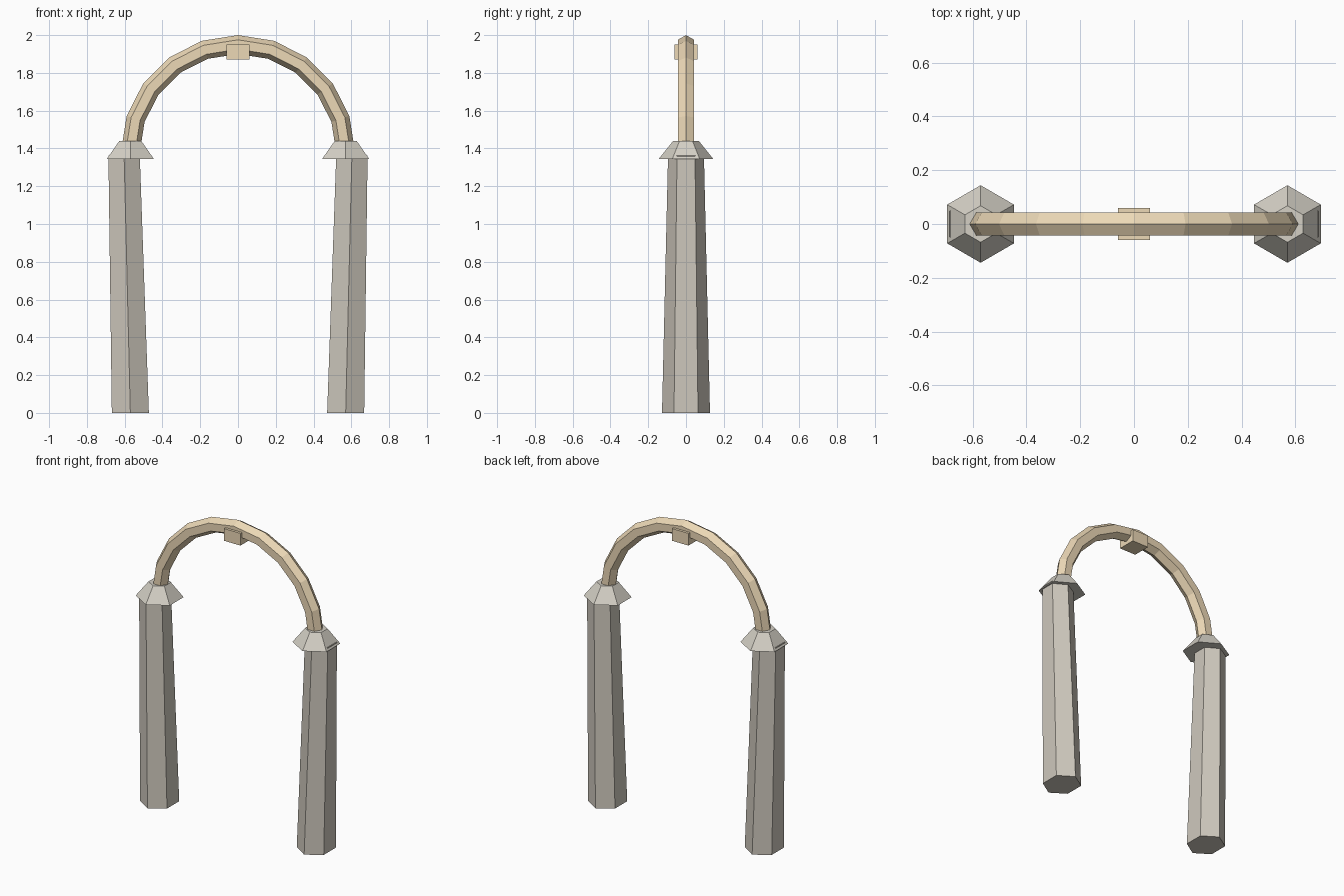
import bpy, math
from mathutils import Vector

if "Cube" in bpy.data.objects:
    bpy.data.objects.remove(bpy.data.objects["Cube"])


def material(name, rgb):
    m = bpy.data.materials.new(name)
    m.diffuse_color = (*rgb, 1)
    m.use_nodes = True
    m.node_tree.nodes["Principled BSDF"].inputs["Base Color"].default_value = m.diffuse_color
    return m


STONE = material("stone", (0.62, 0.58, 0.51))
CAP = material("cap_stone", (0.66, 0.63, 0.56))
WOOD = material("warm_arch", (0.84, 0.69, 0.47))


def loft(name, rings, mat):
    """Skin a list of equal-sized rings and close both ends."""
    n = len(rings[0])
    verts = [v for ring in rings for v in ring]
    faces = [(i * n + j, i * n + (j + 1) % n, (i + 1) * n + (j + 1) % n, (i + 1) * n + j)
             for i in range(len(rings) - 1) for j in range(n)]
    faces += [tuple(reversed(range(n))), tuple(range(len(verts) - n, len(verts)))]
    me = bpy.data.meshes.new(name)
    me.from_pydata(verts, [], faces)
    me.materials.append(mat)
    ob = bpy.data.objects.new(name, me)
    bpy.context.collection.objects.link(ob)
    return ob


def hexagon(cx, z, apothem, ry):
    """Horizontal hexagon with corners on the y axis."""
    rx = apothem / math.cos(math.pi / 6)
    angles = [math.radians(30 + 60 * k) for k in range(6)]
    return [Vector((cx + rx * math.cos(a), ry * math.sin(a), z)) for a in angles]


# Leaning, tapered columns and their flared caps
for side, s in (("left", -1), ("right", 1)):
    loft(side + "_column", [hexagon(s * 0.57, 0, 0.098, 0.127),
                            hexagon(s * 0.603, 1.362, 0.083, 0.095)], STONE)
    loft(side + "_cap", [hexagon(s * 0.57, 1.345, 0.124, 0.144),
                         hexagon(s * 0.57, 1.44, 0.058, 0.068)], CAP)

# Half-round arch swept with a hexagonal section, ridge facing outward
RADIUS, BASE, TUBE = 0.57, 1.38, 0.05
rings = []
for k in range(11):
    t = math.pi * k / 10
    out = Vector((math.cos(t), 0, math.sin(t)))
    centre = Vector((0, 0, BASE)) + out * RADIUS
    rings.append([centre + out * TUBE * math.cos(math.pi * j / 3)
                  + Vector((0, -TUBE * math.sin(math.pi * j / 3), 0)) for j in range(6)])
loft("arch", rings, WOOD)

# Keystone block under the crown
bpy.ops.mesh.primitive_cube_add(size=1, location=(0, 0, 1.91))
key = bpy.context.object
key.name = "keystone"
key.scale = (0.12, 0.12, 0.08)
key.data.materials.append(WOOD)

# Consistent outward normals
import bmesh
for ob in bpy.data.objects:
    bm = bmesh.new()
    bm.from_mesh(ob.data)
    bmesh.ops.recalc_face_normals(bm, faces=bm.faces)
    bm.to_mesh(ob.data)
    bm.free()
